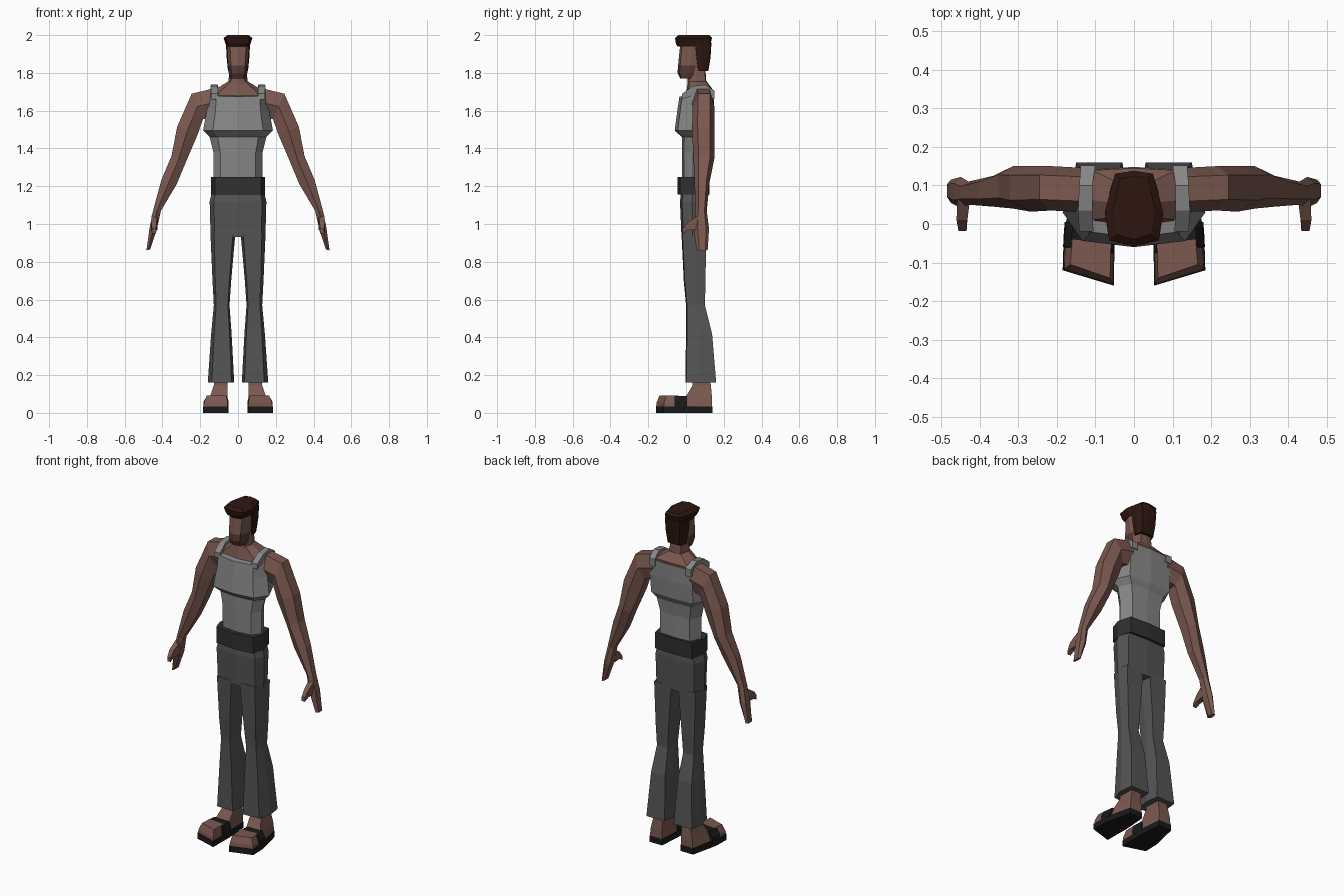
import bpy, bmesh


def material(name, r, g, b):
    m = bpy.data.materials.new(name)
    m.diffuse_color = (r, g, b, 1)
    return m


SKIN = material("skin", 0.20, 0.10, 0.08)
BEARD = material("stubble", 0.09, 0.04, 0.035)
HAIR = material("dark_hair", 0.026, 0.008, 0.005)
TANK = material("light_cloth", 0.24, 0.24, 0.24)
PANTS = material("dark_cloth", 0.09, 0.09, 0.09)
BELT = material("belt_cloth", 0.03, 0.03, 0.03)
SOLE = material("rubber", 0.01, 0.01, 0.01)


def loft(name, rings, mat, mirror=False):
    """Skin equal-sized point rings, cap both ends, optionally mirror in x."""
    bm = bmesh.new()
    vs = [[bm.verts.new(p) for p in r] for r in rings]
    n = len(vs[0])
    for a, b in zip(vs, vs[1:]):
        for i in range(n):
            j = (i + 1) % n
            bm.faces.new((a[i], a[j], b[j], b[i]))
    bm.faces.new(vs[0])
    bm.faces.new(vs[-1])
    bmesh.ops.recalc_face_normals(bm, faces=bm.faces)
    me = bpy.data.meshes.new(name)
    bm.to_mesh(me)
    bm.free()
    me.materials.append(mat)
    ob = bpy.data.objects.new(name, me)
    bpy.context.collection.objects.link(ob)
    if mirror:
        ob.modifiers.new("mirror", 'MIRROR').use_mirror_merge = False
    return ob


def body(z, w, f, b, a=0.72, c=0.75, tilt=0.0):
    """Symmetric eight-sided section: half width w, front y f, back y b."""
    d = b - f
    half = [(0, f), (a * w, f + 0.08 * d), (w, f + 0.45 * d), (c * w, b - 0.04 * d), (0, b)]
    pts = half + [(-x, y) for x, y in half[-2:0:-1]]
    return [(x, y, z + tilt * (y - f)) for x, y in pts]


def leg(z, x0, x1, f, b):
    """Six-sided trouser leg section."""
    w, m = x1 - x0, f + 0.5 * (b - f)
    return [(x0 + 0.1 * w, f, z), (x0 + 0.85 * w, f + 0.005, z), (x1, m, z),
            (x0 + 0.93 * w, b, z), (x0 + 0.07 * w, b, z), (x0, m, z)]


def arm(x0, z0, x1, z1, f, b):
    """Six-sided arm section between an inner and an outer edge point."""
    uv = [(0, 0.25), (0.5, 0), (1, 0.25), (1, 0.8), (0.5, 1), (0, 0.8)]
    return [(x0 + u * (x1 - x0), f + v * (b - f), z0 + u * (z1 - z0)) for u, v in uv]


def slab(y, x0, x1, z0, z1):
    return [(x0, y, z0), (x1, y, z0), (x1, y, z1), (x0, y, z1)]


def outline(z, pts):
    return [(x, y, z) for x, y in pts]


# Head and hair
loft("jaw", [body(1.77, .042, -.03, .06), body(1.80, .049, -.045, .09),
             body(1.84, .052, -.042, .10)], BEARD)
loft("face", [body(1.84, .052, -.042, .10), body(1.90, .056, -.036, .11),
              body(1.955, .06, -.03, .11)], SKIN)
loft("hair_top", [body(1.94, .062, -.045, .125, .75), body(1.955, .066, -.054, .13, .8),
                  body(1.985, .076, -.058, .138, .85, .65),
                  body(2.0, .055, -.04, .125, .8, .65)], HAIR)
loft("hair_back", [body(1.81, .053, .06, .118, .95, .75), body(1.88, .06, .05, .13, .95, .75),
                   body(1.96, .064, .04, .135, .95, .75)], HAIR)
loft("neck", [body(1.66, .055, .005, .115), body(1.75, .05, .008, .108),
              body(1.85, .046, .01, .10)], SKIN)

# Torso
loft("shoulders", [body(1.62, .13, -.02, .135), body(1.69, .145, .0, .145, tilt=.12),
                   body(1.755, .052, .01, .11)], SKIN)
loft("tank_top", [body(1.22, .13, -.02, .11), body(1.38, .13, -.022, .11),
                  body(1.46, .15, -.022, .12), body(1.495, .185, -.06, .14),
                  body(1.60, .165, -.046, .147, c=.85),
                  body(1.675, .145, -.035, .148, .8, .9, tilt=.12)], TANK)
loft("tank_strap", [slab(-.02, .105, .142, 1.66, 1.69), slab(.035, .108, .145, 1.68, 1.73),
                    slab(.10, .108, .142, 1.68, 1.738), slab(.152, .10, .138, 1.66, 1.705)],
     TANK, True)
loft("belt", [body(1.155, .143, -.045, .125, .85, .85),
              body(1.25, .143, -.045, .125, .85, .85)], BELT)

# Trousers
loft("trouser_hips", [body(.93, .145, -.024, .108, .85, .85), body(1.12, .15, -.032, .112, .85, .85),
                      body(1.17, .138, -.026, .108, .85, .85)], PANTS)
loft("trouser_leg", [leg(.16, .02, .16, -.004, .16), leg(.42, .034, .142, .0, .138),
                     leg(.57, .045, .128, .0, .10), leg(.70, .036, .135, -.012, .104),
                     leg(.95, .014, .146, -.024, .106)], PANTS, True)

# Arms and hands
loft("arm", [arm(.12, 1.57, .12, 1.72, .03, .145), arm(.185, 1.555, .245, 1.69, .035, .15),
             arm(.215, 1.47, .322, 1.515, .032, .15), arm(.275, 1.33, .352, 1.36, .04, .15),
             arm(.325, 1.21, .405, 1.235, .045, .125), arm(.408, 1.07, .45, 1.07, .05, .11),
             arm(.43, .97, .468, .98, .042, .122), arm(.465, .865, .485, .86, .055, .115)],
     SKIN, True)
loft("thumb", [slab(.065, .425, .458, .97, 1.045), slab(.01, .432, .46, .968, 1.01),
               slab(-.018, .434, .455, .95, .975)], SKIN, True)

# Sandals and feet
sole = [(.052, -.16), (.185, -.12), (.182, -.02), (.145, .14), (.06, .14), (.05, .0)]
loft("sandal_sole", [outline(0, sole), outline(.035, sole)], SOLE, True)
loft("toes", [outline(.035, [(.055, -.158), (.182, -.118), (.18, -.04), (.053, -.05)]),
              outline(.055, [(.055, -.156), (.18, -.116), (.178, -.04), (.053, -.05)]),
              outline(.093, [(.062, -.14), (.165, -.105), (.16, -.04), (.06, -.05)])], SKIN, True)
loft("sandal_strap", [outline(.03, [(.05, -.075), (.184, -.06), (.18, .005), (.05, .005)]),
                      outline(.06, [(.05, -.075), (.182, -.06), (.176, .005), (.05, .005)]),
                      outline(.09, [(.058, -.075), (.164, -.06), (.158, .005), (.058, .005)])],
     SOLE, True)
loft("heel", [outline(.035, [(.055, -.02), (.17, -.02), (.142, .138), (.062, .138)]),
              outline(.08, [(.056, -.005), (.15, -.005), (.138, .138), (.064, .138)]),
              outline(.145, [(.056, .035), (.128, .035), (.125, .132), (.062, .132)]),
              outline(.20, [(.056, .035), (.125, .035), (.122, .125), (.062, .125)])], SKIN, True)
